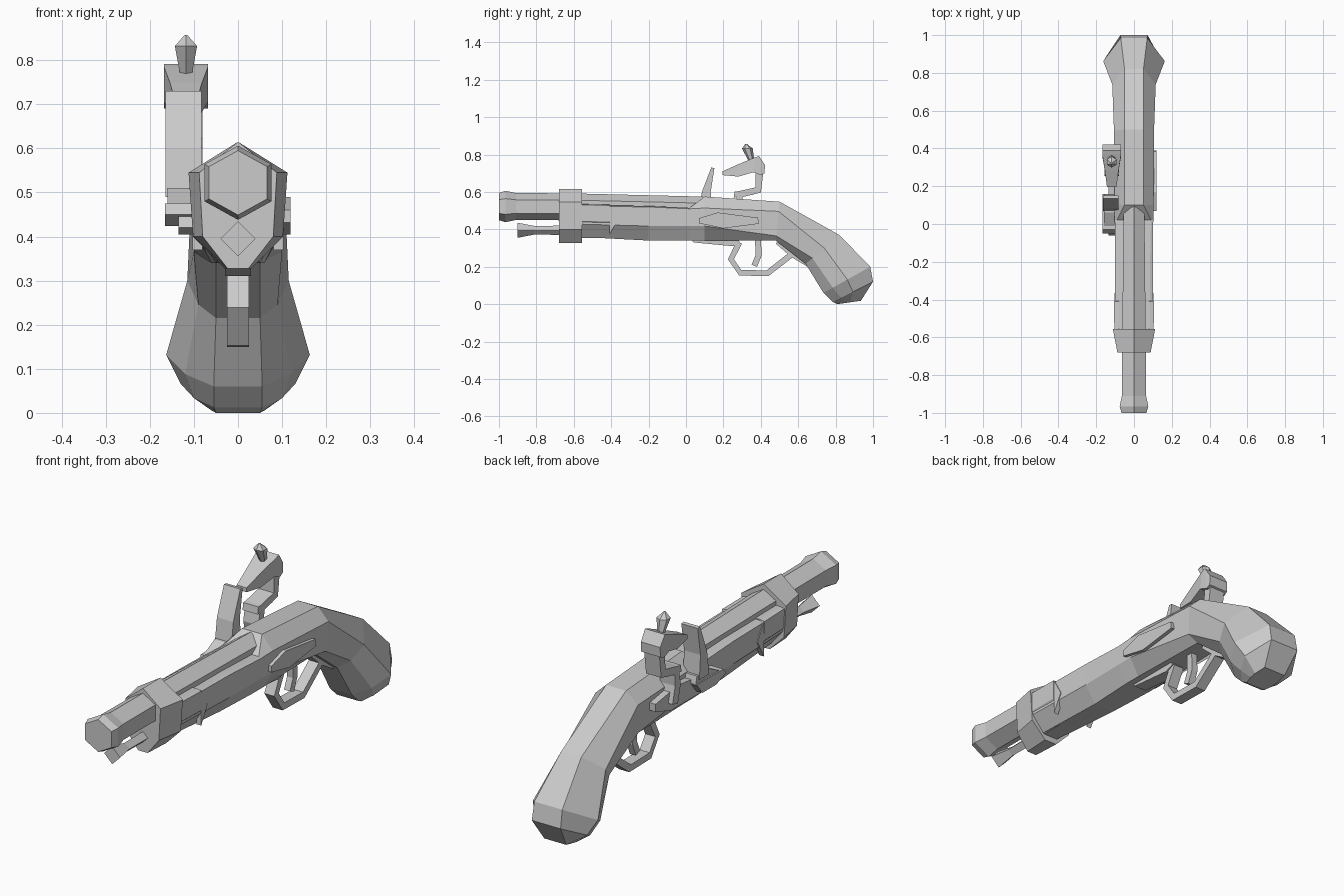
import bpy, bmesh
from math import sin, cos, pi
from mathutils import Vector

if "Cube" in bpy.data.objects:
    bpy.data.objects.remove(bpy.data.objects["Cube"])


def loft(name, rings):
    """Skin a list of equal-length point rings and cap both ends."""
    bm = bmesh.new()
    loops = [[bm.verts.new(p) for p in r] for r in rings]
    n = len(loops[0])
    for a, b in zip(loops, loops[1:]):
        for i in range(n):
            j = (i + 1) % n
            bm.faces.new((a[i], a[j], b[j], b[i]))
    bm.faces.new(loops[0])
    bm.faces.new(loops[-1])
    bmesh.ops.recalc_face_normals(bm, faces=bm.faces)
    me = bpy.data.meshes.new(name)
    bm.to_mesh(me)
    bm.free()
    ob = bpy.data.objects.new(name, me)
    bpy.context.collection.objects.link(ob)
    return ob


def prism(name, pts, x0, x1):
    """Side profile (y, z) extruded across x."""
    return loft(name, [[(x, y, z) for y, z in pts] for x in (x0, x1)])


def strip(name, path, t, x, w):
    """Rectangular bar of thickness t and half width w following a (y, z) path."""
    P = [Vector(p) for p in path]
    rings = []
    for i, p in enumerate(P):
        d = (P[min(i + 1, len(P) - 1)] - P[max(i - 1, 0)]).normalized()
        n = Vector((-d.y, d.x)) * t / 2
        a, b = p + n, p - n
        rings.append([(x - w, a.x, a.y), (x + w, a.x, a.y),
                      (x + w, b.x, b.y), (x - w, b.x, b.y)])
    return loft(name, rings)


def ngon(y, z, rx, rz, n):
    return [(rx * sin(2 * pi * i / n), y, z + rz * cos(2 * pi * i / n)) for i in range(n)]


def section(ty, tz, by, bz, wt, w1, f1, w2, f2, wb):
    """Eight-sided stock section between a top and a bottom point."""
    half = [(wt, 0), (w1, f1), (w2, f2), (wb, 1)]
    pts = [(w, ty + (by - ty) * f, tz + (bz - tz) * f) for w, f in half]
    return pts + [(-x, y, z) for x, y, z in reversed(pts)]


# Stock, grip and butt
loft("stock", [section(*s) for s in (
    (-.58, .53, -.58, .36, .085, .1, .03, .098, .6, .04),
    (-.2, .525, -.2, .34, .085, .1, .03, .1, .58, .05),
    (.02, .515, .02, .34, .09, .102, .03, .102, .55, .06),
    (.10, .575, .10, .34, .05, .104, .26, .104, .67, .06),
    (.50, .548, .48, .34, .05, .106, .25, .1, .88, .05),
    (.82, .37, .64, .215, .05, .115, .45, .09, .8, .05),
    (.985, .2, .735, .06, .07, .163, .49, .12, .8, .055),
    (1.0, .12, .785, .012, .072, .13, .5, .1, .8, .055),
    (.935, .018, .81, 0, .055, .062, .45, .06, .7, .05))])

# Raised fore-end cap with a pointed rear edge on each side
loft("fore_end_cap", [section(*s) for s in (
    (-.57, .535, -.57, .355, .085, .104, .02, .102, .5, .035),
    (-.41, .532, -.41, .352, .085, .106, .02, .104, .5, .04))])
for s in (-1, 1):
    prism("cap_point", [(-.41, .53), (-.365, .45), (-.41, .37)], s * .08, s * .103)

# Hexagonal barrel with flared muzzle
loft("barrel", [ngon(y, z, rx / .866, rz, 6) for y, z, rx, rz in (
    (-1, .522, .066, .073), (-.965, .522, .076, .084), (-.91, .522, .064, .072),
    (-.6, .52, .062, .072), (.09, .505, .055, .07))])

# Barrel band
def band_ring(y, k):
    half = [(0, .615), (.11, .545), (.1, .40), (.03, .328)]
    pts = [(x * k, y, z) for x, z in half]
    return pts + [(-x, y, z) for x, y, z in reversed(pts[1:])]

loft("barrel_band", [band_ring(-.68, .8), band_ring(-.555, 1.02)])

# Ramrod
loft("ramrod", [ngon(y, .395, r, r, 4) for y, r in (
    (-.9, .04), (-.81, .023), (-.55, .026))])

# Trigger guard, its plates and the trigger
prism("guard_front_plate", [(.03, .345), (.28, .345), (.29, .325), (.25, .31), (.04, .33)], -.03, .03)
strip("trigger_guard", [(.285, .33), (.24, .24), (.29, .168), (.435, .165), (.57, .27)], .032, 0, .025)
strip("guard_tail", [(.49, .335), (.57, .265), (.67, .205)], .03, 0, .025)
strip("trigger", [(.385, .345), (.388, .26), (.365, .205)], .032, 0, .015)

# Side plate on the right
prism("side_plate", [(.07, .46), (.17, .49), (.385, .462), (.39, .43), (.2, .405), (.07, .432)], .09, .119)

# Lock plate, pan and frizzen on the left
prism("lock_plate", [(-.06, .42), (-.02, .405), (.3, .405), (.41, .44), (.41, .475), (.25, .5), (-.02, .47)], -.135, -.09)
prism("pan", [(-.05, .45), (.02, .424), (.12, .424), (.16, .475), (-.03, .475)], -.166, -.1)
prism("frizzen_base", [(-.02, .47), (.16, .47), (.15, .51), (.06, .51)], -.16, -.085)
prism("frizzen", [(.07, .49), (.085, .6), (.135, .73), (.152, .728), (.132, .6), (.14, .49)], -.165, -.083)

# Cock: curved neck, tapered jaw head and clamp screw
X = -.118
strip("cock_neck", [(.3, .44), (.28, .52), (.29, .588), (.385, .61), (.393, .70), (.385, .74)], .04, X, .038)
prism("cock_spur", [(.255, .57), (.36, .585), (.36, .61), (.26, .602)], X - .038, X + .038)
def jaw_ring(y, zb, zt, w, y2=None):
    y2 = y if y2 is None else y2
    return [(X - w, y, zb), (X + w, y, zb), (X + w, y2, zt), (X - w, y2, zt)]

loft("cock_jaw", [jaw_ring(.195, .69, .71, .025), jaw_ring(.28, .682, .748, .036),
                  jaw_ring(.36, .705, .785, .05, .37), jaw_ring(.40, .69, .792, .05, .39),
                  jaw_ring(.42, .70, .745, .048, .422)])
loft("clamp_screw", [
    [(X + r * cos(i * pi / 3 + pi / 6), y + r * sin(i * pi / 3 + pi / 6), z) for i in range(6)]
    for y, z, r in ((.35, .765, .015), (.328, .832, .029), (.321, .857, .004))])
